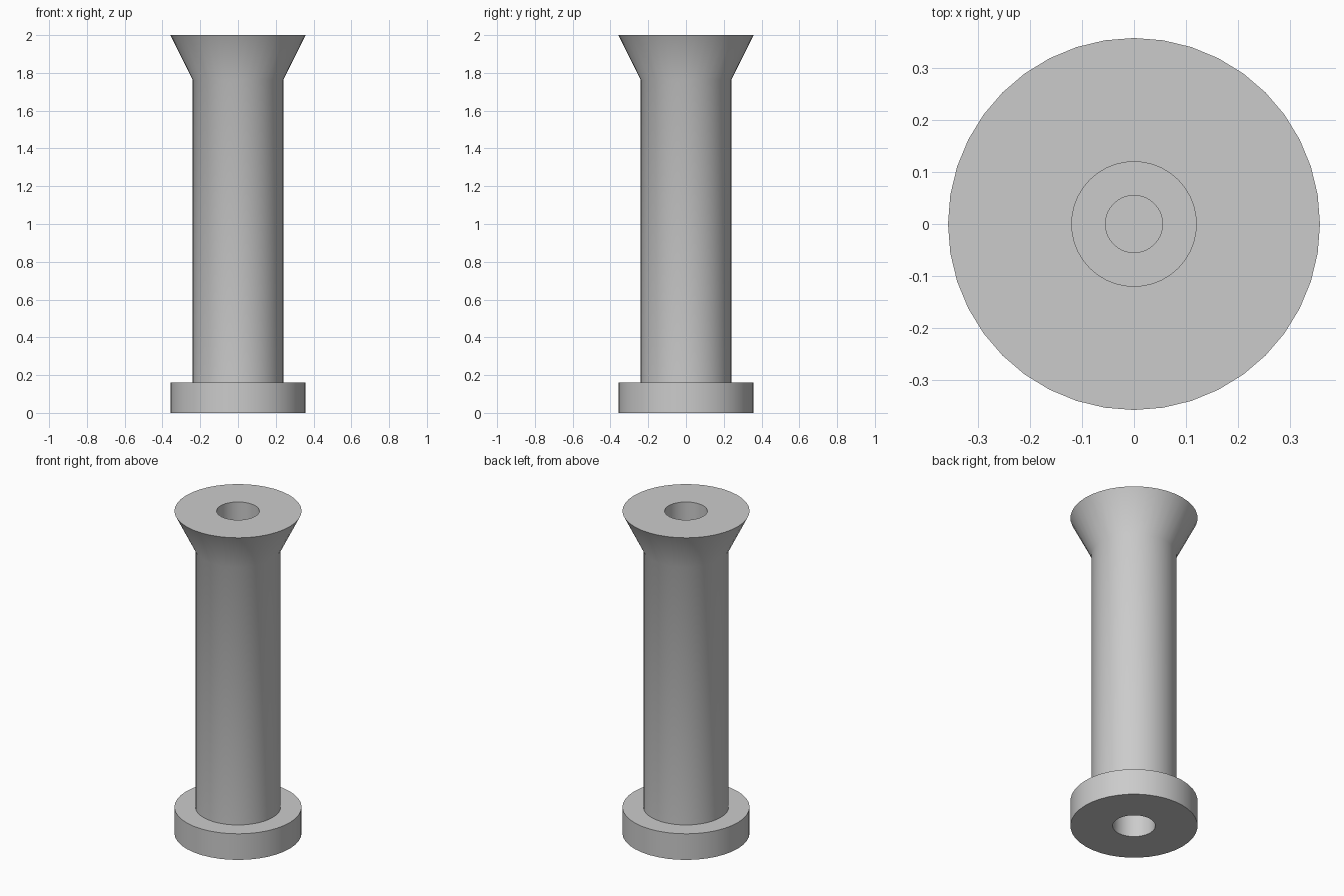
import bpy, bmesh, math

cube = bpy.data.objects.get("Cube")
if cube:
    bpy.data.objects.remove(cube, do_unlink=True)

SEGMENTS = 40

# Plain grey material
grey = bpy.data.materials.new("plain_grey")
grey.use_nodes = True
colour = (0.6, 0.6, 0.6, 1.0)
grey.diffuse_color = colour
grey.node_tree.nodes["Principled BSDF"].inputs["Base Color"].default_value = colour


def lathe(name, profile):
    """Spin a radius/height profile around z; ends lie on the axis."""
    bm = bmesh.new()
    verts = [bm.verts.new((r, 0, z)) for r, z in profile]
    edges = [bm.edges.new(pair) for pair in zip(verts, verts[1:])]
    bmesh.ops.spin(bm, geom=verts + edges, cent=(0, 0, 0), axis=(0, 0, 1),
                   angle=math.tau, steps=SEGMENTS, use_merge=True)
    bmesh.ops.remove_doubles(bm, verts=bm.verts, dist=0.0001)
    bmesh.ops.recalc_face_normals(bm, faces=bm.faces)
    mesh = bpy.data.meshes.new(name)
    bm.to_mesh(mesh)
    bm.free()
    mesh.materials.append(grey)
    obj = bpy.data.objects.new(name, mesh)
    bpy.context.collection.objects.link(obj)
    bpy.ops.object.select_all(action="DESELECT")
    obj.select_set(True)
    bpy.context.view_layer.objects.active = obj
    bpy.ops.object.shade_smooth_by_angle(angle=math.radians(30))
    return obj


# Radii and heights
rim, shaft, bore, pilot = 0.358, 0.24, 0.12, 0.055
base_top, flare_start, top = 0.162, 1.762, 2.0
lower_ceiling, pilot_floor, upper_floor = 0.6, 0.8, 1.0

# Flanged spool: lower bore, base flange, shaft, flare, stepped upper bore
lathe("flanged_spool", [
    (0, lower_ceiling), (bore, lower_ceiling), (bore, 0),
    (rim, 0), (rim, base_top), (shaft, base_top),
    (shaft, flare_start), (rim, top),
    (bore, top), (bore, upper_floor),
    (pilot, upper_floor), (pilot, pilot_floor), (0, pilot_floor),
])
